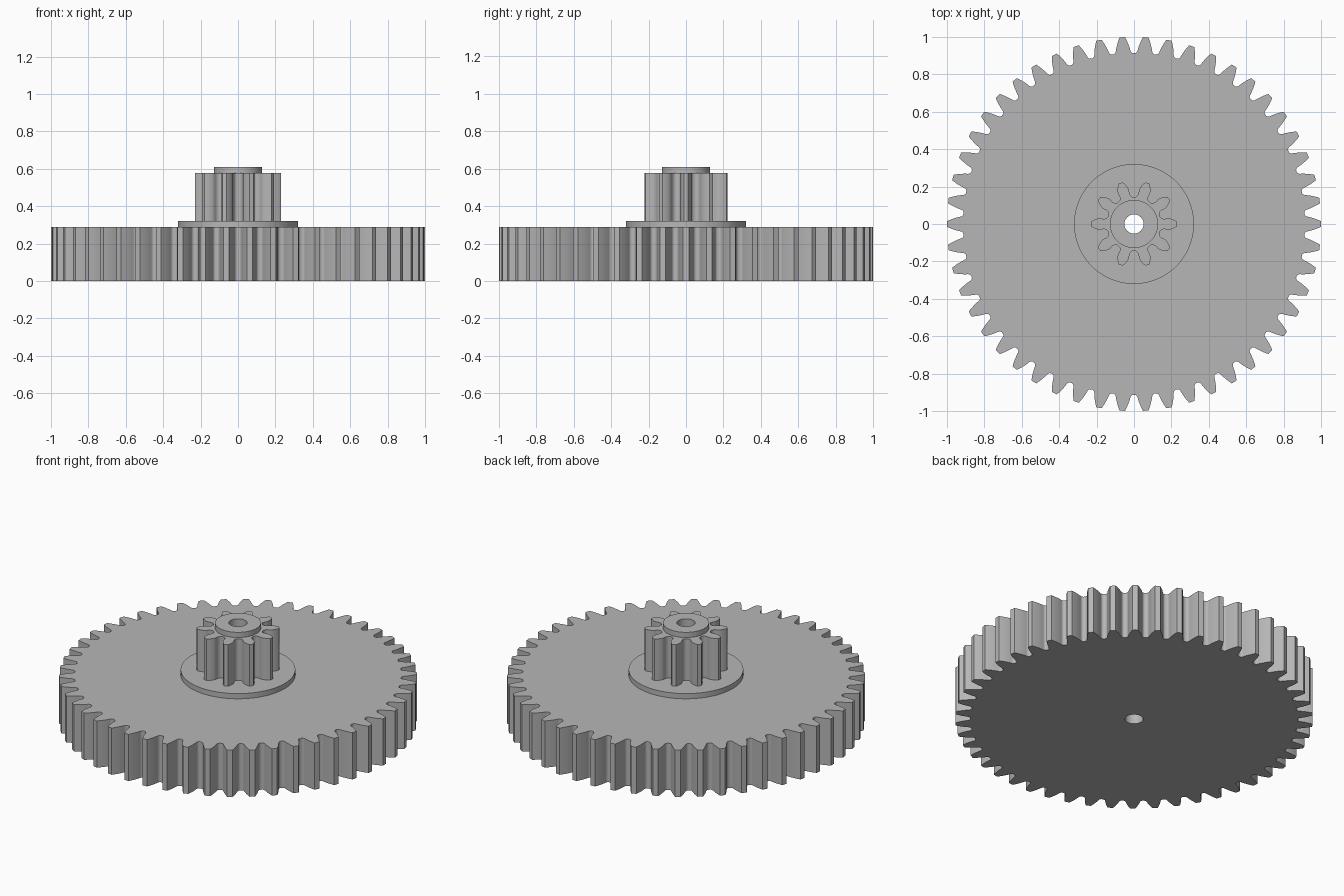
import bpy
import bmesh
from math import pi, sin, cos, tan, acos, atan2, hypot, radians

cube = bpy.data.objects.get("Cube")
if cube:
    bpy.data.objects.remove(cube, do_unlink=True)

UNIT = 1 / 31.2            # one design millimetre
MODULE = 1.2 * UNIT
PRESSURE = radians(20)
BORE = 1.6 * UNIT

grey = bpy.data.materials.new("plain grey")
grey.use_nodes = True
colour = (0.47, 0.47, 0.47, 1)
grey.diffuse_color = colour
grey.node_tree.nodes["Principled BSDF"].inputs["Base Color"].default_value = colour


def circle(radius, count=96):
    return [(radius * cos(2 * pi * i / count), radius * sin(2 * pi * i / count))
            for i in range(count)]


def gear_outline(teeth):
    """Involute gear with a rounded root, and a tooth centred on +x."""
    pitch, tip = MODULE * teeth / 2, MODULE * (teeth / 2 + 1)
    base = pitch * cos(PRESSURE)

    def involute(angle):
        return tan(angle) - angle

    def half_gap(r):
        flank = involute(PRESSURE) - involute(acos(min(1, base / r)))
        return pi / (2 * teeth) - flank

    # Root fillet swept by the rounded tip of a rack cutter
    rho = 0.38 * MODULE
    depth = 1.25 * MODULE - rho
    offset = (pi / 4 * MODULE - 1.25 * MODULE * tan(PRESSURE)
              - rho * (1 - sin(PRESSURE)) / cos(PRESSURE))
    side, steps = [], 24
    for i in range(steps + 1):
        turn = (pi / 2 - PRESSURE) * i / steps
        s = depth * tan(turn)
        x, y = s + rho * sin(turn), pitch - depth - rho * cos(turn)
        r, a = hypot(x, y), atan2(x, y) - (s - offset) / pitch
        if side and r <= side[-1][0]:
            continue
        if teeth < 17 and r > base and a < half_gap(r):
            break
        side.append((r, a))

    # Involute flank up to the tip
    start = max(side[-1][0], base)
    for i in range(1, 9):
        r = start + (tip - start) * i / 8
        side.append((r, half_gap(r)))

    points = []
    for t in range(teeth):
        middle = 2 * pi * (t + 0.5) / teeth
        gap = [(r, middle - a) for r, a in reversed(side)]
        gap += [(r, middle + a) for r, a in side]
        gap.append((tip, middle + pi / teeth))
        points += [(r * cos(a), r * sin(a)) for r, a in gap]
    return points


def bored_part(name, outline, bottom, top):
    """Extrude an outline with the shaft bore through it."""
    bm = bmesh.new()
    for loop in (outline, circle(BORE, 48)):
        verts = [bm.verts.new((x, y, bottom)) for x, y in loop]
        for i, v in enumerate(verts):
            bm.edges.new((verts[i - 1], v))
    bmesh.ops.triangle_fill(bm, use_beauty=True, edges=bm.edges[:], normal=(0, 0, -1))
    raised = bmesh.ops.extrude_face_region(bm, geom=bm.faces[:], use_keep_orig=True)
    for v in raised["geom"]:
        if isinstance(v, bmesh.types.BMVert):
            v.co.z = top
    bmesh.ops.recalc_face_normals(bm, faces=bm.faces[:])
    mesh = bpy.data.meshes.new(name)
    bm.to_mesh(mesh)
    bm.free()
    mesh.materials.append(grey)
    obj = bpy.data.objects.new(name, mesh)
    bpy.context.collection.objects.link(obj)
    bpy.ops.object.select_all(action="DESELECT")
    obj.select_set(True)
    bpy.context.view_layer.objects.active = obj
    bpy.ops.object.shade_smooth_by_angle(angle=radians(25))


# Stack from the ground up
bored_part("large_gear", gear_outline(50), 0, 9 * UNIT)
bored_part("flange", circle(10 * UNIT), 9 * UNIT, 10 * UNIT)
bored_part("pinion", gear_outline(10), 10 * UNIT, 18 * UNIT)
bored_part("top_collar", circle(4 * UNIT), 18 * UNIT, 19 * UNIT)
